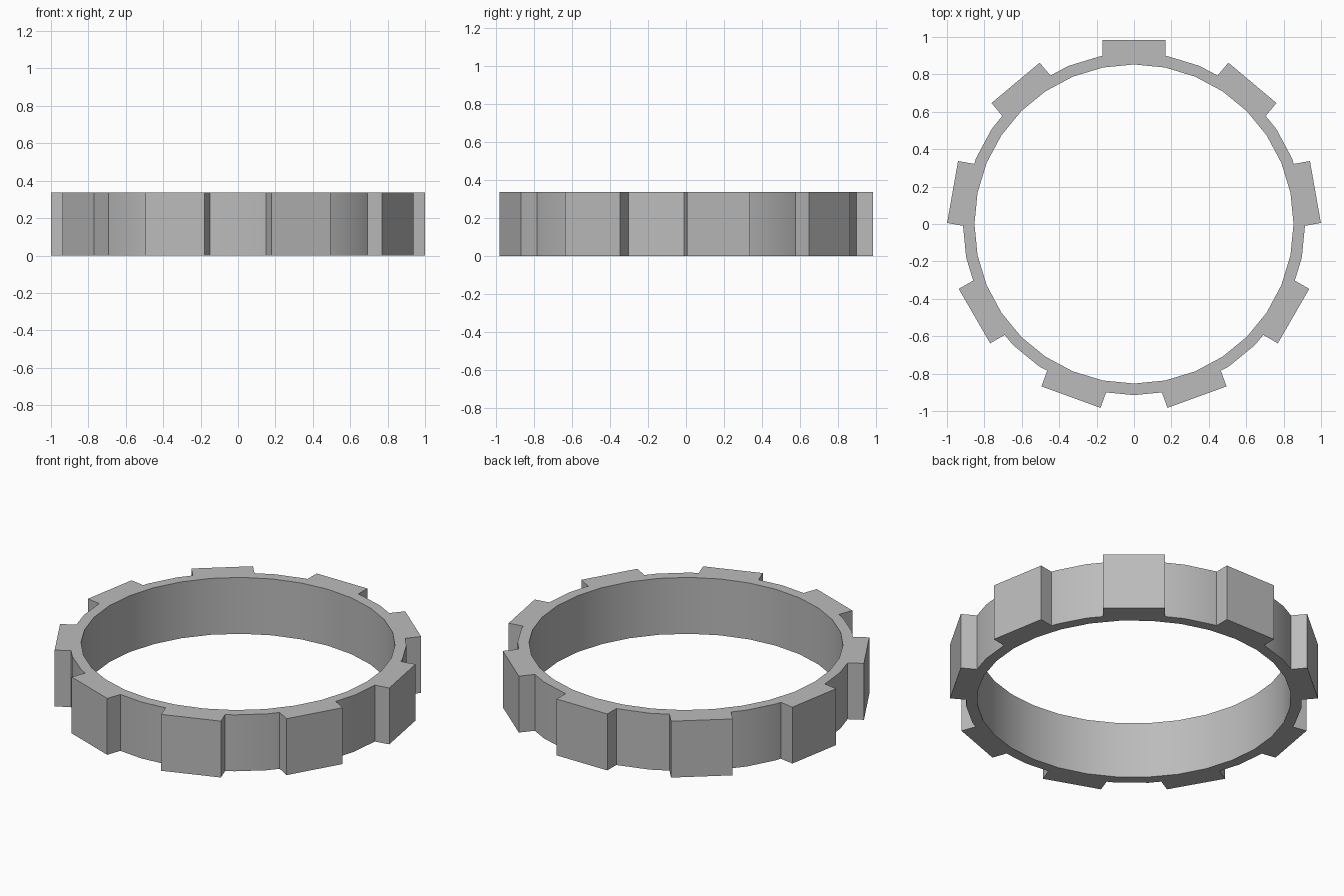
import bpy
import bmesh
from math import sin, cos, asin, pi, tau
from mathutils import Vector, Matrix

cube = bpy.data.objects.get("Cube")
if cube:
    bpy.data.objects.remove(cube, do_unlink=True)

SEGMENTS, TEETH = 32, 9
BORE, RIM, TIP = 0.853, 0.915, 0.985
HALF_WIDTH, HEIGHT = 0.168, 0.338

# Material
grey = bpy.data.materials.new("plain grey")
grey.use_nodes = True
colour = (0.5, 0.5, 0.5, 1)
grey.diffuse_color = colour
grey.node_tree.nodes["Principled BSDF"].inputs["Base Color"].default_value = colour


def facet_radius(angle):
    """Distance from the centre to the faceted rim at an angle."""
    step = tau / SEGMENTS
    return RIM * cos(step / 2) / cos(angle % step - step / 2)


def circle(radius):
    return [Vector((radius * cos(i * tau / SEGMENTS), radius * sin(i * tau / SEGMENTS), 0))
            for i in range(SEGMENTS)]


def tooth(angle):
    """Four corners of a flat-topped tooth, anticlockwise."""
    turn = Matrix.Rotation(angle, 3, 'Z')
    points = []
    for side in (-1, 1):
        reach = RIM
        for _ in range(6):
            reach = facet_radius(angle + side * asin(HALF_WIDTH / reach))
        root = (reach ** 2 - HALF_WIDTH ** 2) ** 0.5
        pair = [turn @ Vector((d, side * HALF_WIDTH, 0)) for d in (root, TIP)]
        points += pair if side < 0 else pair[::-1]
    return points


# Outer outline: rim points between the teeth, plus the teeth
centres = [pi / 2 + i * tau / TEETH for i in range(TEETH)]
half_angle = asin(HALF_WIDTH / RIM)
outline = []
for centre in centres:
    outline += tooth(centre)
    gap = []
    for p in circle(RIM):
        past = (Vector((1, 0)).angle_signed(p.xy) * -1 - centre) % tau
        if half_angle + 0.004 < past < tau / TEETH - half_angle - 0.004:
            gap.append((past, p))
    outline += [p for _, p in sorted(gap, key=lambda item: item[0])]

# Ring body: fill between outline and bore, then raise
bm = bmesh.new()
edges = []
for loop in (outline, circle(BORE)):
    verts = [bm.verts.new(p) for p in loop]
    edges += [bm.edges.new((a, b)) for a, b in zip(verts, verts[1:] + verts[:1])]
bmesh.ops.triangle_fill(bm, edges=edges, use_beauty=True)
raised = bmesh.ops.extrude_face_region(bm, geom=bm.faces[:], use_keep_orig=True)
top = [g for g in raised["geom"] if isinstance(g, bmesh.types.BMVert)]
bmesh.ops.translate(bm, verts=top, vec=(0, 0, HEIGHT))
bmesh.ops.recalc_face_normals(bm, faces=bm.faces[:])

mesh = bpy.data.meshes.new("toothed_ring")
bm.to_mesh(mesh)
bm.free()
mesh.materials.append(grey)
ring = bpy.data.objects.new("toothed_ring", mesh)
bpy.context.collection.objects.link(ring)
bpy.context.view_layer.objects.active = ring
ring.select_set(True)
bpy.ops.object.shade_smooth_by_angle(angle=pi / 6)
